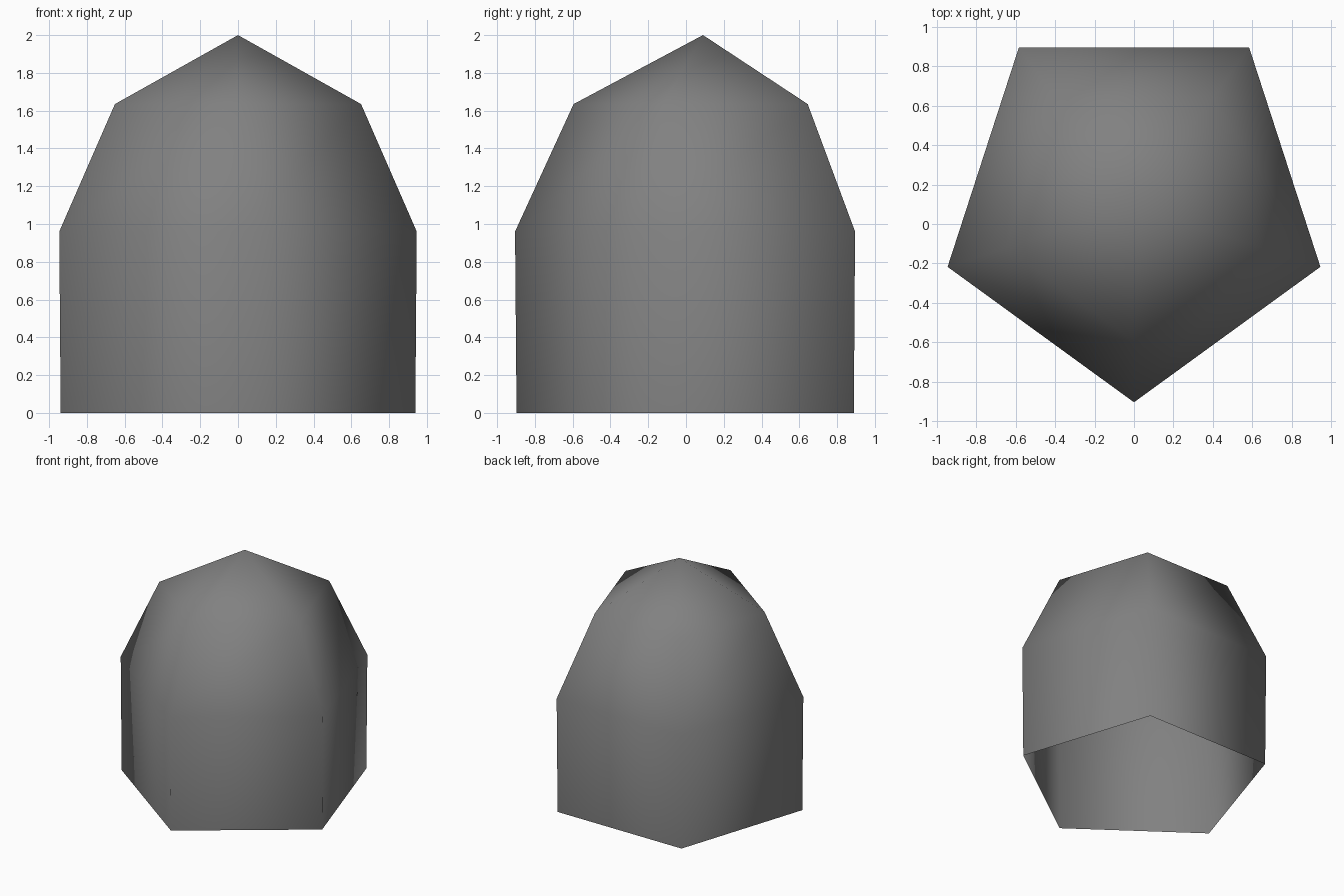
import bpy
import bmesh
from math import sin, cos, pi

# Remove the default cube
cube = bpy.data.objects.get("Cube")
if cube:
    bpy.data.objects.remove(cube, do_unlink=True)

SIDES = 5
CENTRE_Y = 0.09
# radius and height of each ring, bottom to top
PROFILE = [(0.987, 0.0), (0.995, 0.96), (0.685, 1.635)]
APEX = 2.0


def make_material(name, colour):
    mat = bpy.data.materials.new(name)
    mat.use_nodes = True
    mat.diffuse_color = colour
    mat.node_tree.nodes["Principled BSDF"].inputs["Base Color"].default_value = colour
    return mat


def add_ring(bm, radius, z):
    # one corner points to the front
    angles = [2 * pi * i / SIDES - pi / 2 for i in range(SIDES)]
    return [bm.verts.new((radius * cos(a), CENTRE_Y + radius * sin(a), z)) for a in angles]


# Five-sided dome shell, open underneath
bm = bmesh.new()
rings = [add_ring(bm, r, z) for r, z in PROFILE]
tip = bm.verts.new((0, CENTRE_Y, APEX))
for i in range(SIDES):
    j = (i + 1) % SIDES
    for low, high in zip(rings, rings[1:]):
        bm.faces.new((low[i], low[j], high[j], high[i]))
    bm.faces.new((rings[-1][i], rings[-1][j], tip))

# Smooth shading all over
for face in bm.faces:
    face.smooth = True

mesh = bpy.data.meshes.new("dome_shell")
bm.to_mesh(mesh)
bm.free()
mesh.materials.append(make_material("mid grey", (0.22, 0.22, 0.22, 1)))
dome = bpy.data.objects.new("dome_shell", mesh)
bpy.context.collection.objects.link(dome)
